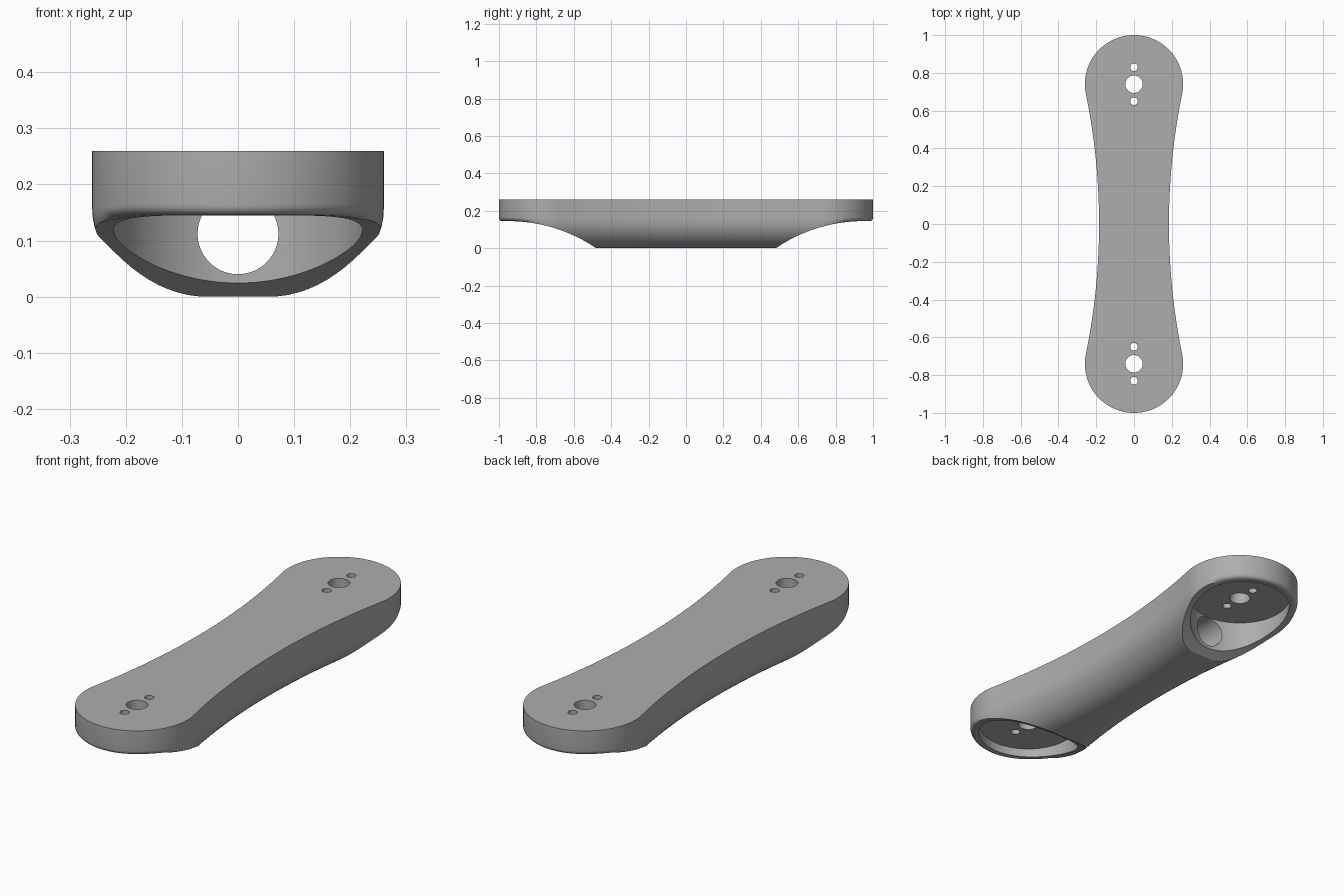
import bpy, bmesh, math
from mathutils import Vector

if "Cube" in bpy.data.objects:
    bpy.data.objects.remove(bpy.data.objects["Cube"], do_unlink=True)

HEIGHT = 0.26
END_R, END_Y = 0.26, 0.74          # rounded ends
WAIST = 0.185                      # half width in the middle
FILLET, LIP = 0.16, 0.02           # underside rounding, end lip rounding
SCOOP_R, SCOOP_Y, SCOOP_Z = 0.834, 0.95, -0.689
CEILING = 0.185

grey = bpy.data.materials.new("plain grey")
grey.use_nodes = True
grey.diffuse_color = (0.42, 0.42, 0.42, 1)
grey.node_tree.nodes["Principled BSDF"].inputs["Base Color"].default_value = (0.42, 0.42, 0.42, 1)


def outline():
    """Points and outward normals of the waisted plan shape."""
    side_r = (END_R**2 - WAIST**2 - END_Y**2) / (2 * (WAIST - END_R))
    cx = WAIST + side_r
    tilt = math.atan2(END_Y, cx)
    half = []
    n = 40
    for i in range(n):             # concave side
        t = -tilt + 2 * tilt * i / n
        normal = Vector((math.cos(t), -math.sin(t)))
        half.append((Vector((cx, 0)) - side_r * normal, normal))
    n = 72
    for i in range(n):             # round end
        t = -tilt + (math.pi + 2 * tilt) * i / n
        normal = Vector((math.cos(t), math.sin(t)))
        half.append((Vector((0, END_Y)) + END_R * normal, normal))
    return half + [(-p, -q) for p, q in half]


def underside(inset, y, edge_y):
    """Height of the rounded underside, with a softened lip at the ends."""
    z = FILLET - math.sqrt(max(0, FILLET**2 - (FILLET - inset)**2))
    fade = min(1, max(0, (abs(edge_y) - 0.7) / 0.15))
    if inset <= LIP + 1e-6 and fade > 0:
        scoop = SCOOP_Z + math.sqrt(SCOOP_R**2 - (abs(y) - SCOOP_Y)**2) + 0.0004
        lip = scoop + LIP - math.sqrt(max(0, LIP**2 - (LIP - inset)**2))
        z = max(z, z + (lip - z) * fade)
    return z


# Body: rings from the top edge down and inward along the underside
def make_body():
    points = outline()
    arc = [1 - math.cos(math.radians(a)) for a in range(0, 91, 6)]
    insets = [LIP * a for a in arc[::3]]
    insets += [FILLET * a for a in arc if FILLET * a > LIP * 1.1]
    bm = bmesh.new()
    rings = [[bm.verts.new((p.x, p.y, HEIGHT)) for p, q in points]]
    for inset in insets:
        ring = []
        for p, q in points:
            s = p - q * inset
            ring.append(bm.verts.new((s.x, s.y, underside(inset, s.y, p.y))))
        rings.append(ring)
    count = len(points)
    for a, b in zip(rings, rings[1:]):
        for i in range(count):
            j = (i + 1) % count
            bm.faces.new((a[i], b[i], b[j], a[j]))
    bm.faces.new(rings[0])
    bm.faces.new(rings[-1][::-1])
    bmesh.ops.recalc_face_normals(bm, faces=bm.faces)
    mesh = bpy.data.meshes.new("arm_body")
    bm.to_mesh(mesh)
    bm.free()
    mesh.materials.append(grey)
    obj = bpy.data.objects.new("arm_body", mesh)
    bpy.context.collection.objects.link(obj)
    return obj


body = make_body()


def drill(name, radius, depth, location, rotation=(0, 0, 0), sides=64):
    """Subtract a cylinder from the body."""
    bpy.ops.mesh.primitive_cylinder_add(vertices=sides, radius=radius, depth=depth,
                                        location=location, rotation=rotation)
    cutter = bpy.context.object
    cutter.name = name
    cutter.hide_render = True
    cutter.data.materials.append(grey)
    mod = body.modifiers.new(name, 'BOOLEAN')
    mod.operation = 'DIFFERENCE'
    mod.solver = 'EXACT'
    mod.object = cutter
    bpy.context.view_layer.objects.active = body
    bpy.ops.object.modifier_apply(modifier=name)
    bpy.data.objects.remove(cutter, do_unlink=True)


quarter = math.pi / 2
for side in (-1, 1):
    y = side * END_Y
    # Curved scoop under the end, then the round pocket
    drill("end_scoop", SCOOP_R, 1, (0, side * SCOOP_Y, SCOOP_Z), (0, quarter, 0), 240)
    drill("end_pocket", 0.222, CEILING + 0.2, (0, y, (CEILING - 0.2) / 2), sides=96)
    # Shaft hole and two screw holes
    drill("shaft_hole", 0.046, 0.4, (0, y, HEIGHT), sides=48)
    for offset in (-0.09, 0.09):
        drill("screw_hole", 0.02, 0.4, (0, y + offset, HEIGHT), sides=32)

# Cable tunnel between the pockets
drill("cable_tunnel", 0.072, 2 * END_Y, (0, 0, 0.112), (quarter, 0, 0))

bpy.ops.object.select_all(action='DESELECT')
body.select_set(True)
bpy.context.view_layer.objects.active = body
bpy.ops.object.shade_smooth_by_angle(angle=math.radians(25))
